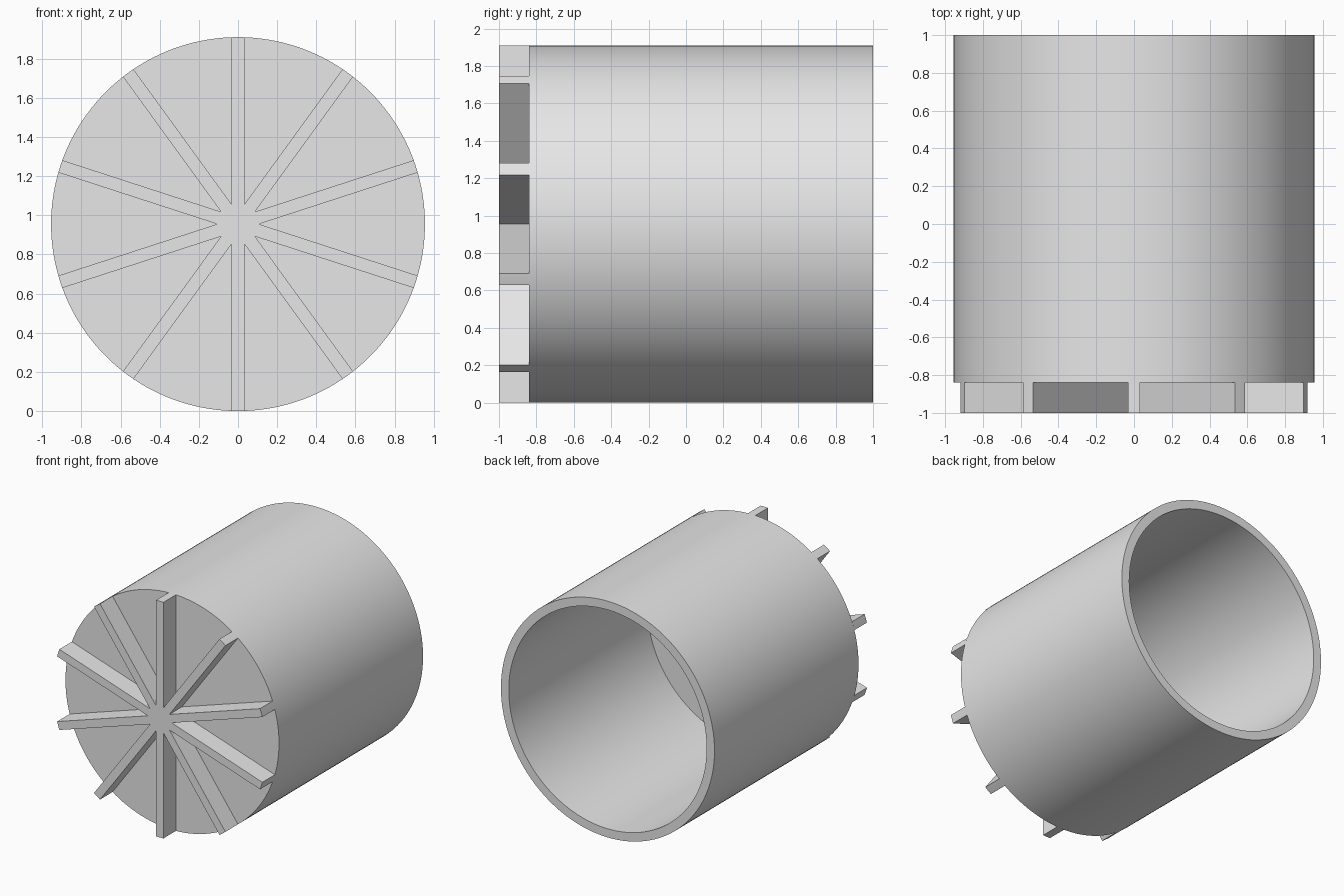
import bpy, bmesh, math
from mathutils import Vector, Matrix

cube = bpy.data.objects.get("Cube")
if cube:
    bpy.data.objects.remove(cube, do_unlink=True)

RADIUS = 0.955        # outer radius, also the height of the axis
BORE = 0.885          # inner radius
FRONT, BACK = -0.84, 1.0
FLOOR = -0.77         # inside face of the closed end
RIB_FRONT = -1.0
RIBS, HALF_WIDTH = 10, 0.033
SEGMENTS = 160

grey = bpy.data.materials.new("plain grey")
grey.use_nodes = True
colour = (0.8, 0.8, 0.8, 1)
grey.diffuse_color = colour
grey.node_tree.nodes["Principled BSDF"].inputs["Base Color"].default_value = colour


def finish(bm, name):
    bmesh.ops.recalc_face_normals(bm, faces=bm.faces)
    mesh = bpy.data.meshes.new(name)
    bm.to_mesh(mesh)
    bm.free()
    mesh.materials.append(grey)
    obj = bpy.data.objects.new(name, mesh)
    bpy.context.collection.objects.link(obj)
    obj.location.z = RADIUS
    bpy.ops.object.select_all(action="DESELECT")
    obj.select_set(True)
    bpy.context.view_layer.objects.active = obj
    bpy.ops.object.shade_smooth_by_angle(angle=math.radians(30))
    return obj


# Cup: wall and closed front end, turned about the y axis
bm = bmesh.new()
profile = [(0, FRONT), (RADIUS, FRONT), (RADIUS, BACK),
           (BORE, BACK), (BORE, FLOOR), (0, FLOOR)]
verts = [bm.verts.new((r, y, 0)) for r, y in profile]
edges = [bm.edges.new(pair) for pair in zip(verts, verts[1:])]
bmesh.ops.spin(bm, geom=verts + edges, cent=(0, 0, 0), axis=(0, 1, 0),
               angle=math.tau, steps=SEGMENTS)
bmesh.ops.remove_doubles(bm, verts=bm.verts, dist=0.0001)
finish(bm, "cup_body")

# Ribs: one star outline with curved tips, extruded forward from the closed end
bm = bmesh.new()
step = math.tau / RIBS
tip = math.asin(HALF_WIDTH / RADIUS)
valley = HALF_WIDTH / math.sin(step / 2)
outline = []
for i in range(RIBS):
    mid = math.pi / 2 + i * step
    polar = [(RADIUS, mid + tip * k / 2) for k in range(-2, 3)]
    polar.append((valley, mid + step / 2))
    outline += [bm.verts.new((r * math.cos(a), FRONT, r * math.sin(a)))
                for r, a in polar]
base = bm.faces.new(outline)
result = bmesh.ops.extrude_face_region(bm, geom=[base], use_keep_orig=True)
moved = [g for g in result["geom"] if isinstance(g, bmesh.types.BMVert)]
bmesh.ops.translate(bm, verts=moved, vec=(0, RIB_FRONT - FRONT, 0))
finish(bm, "front_ribs")
